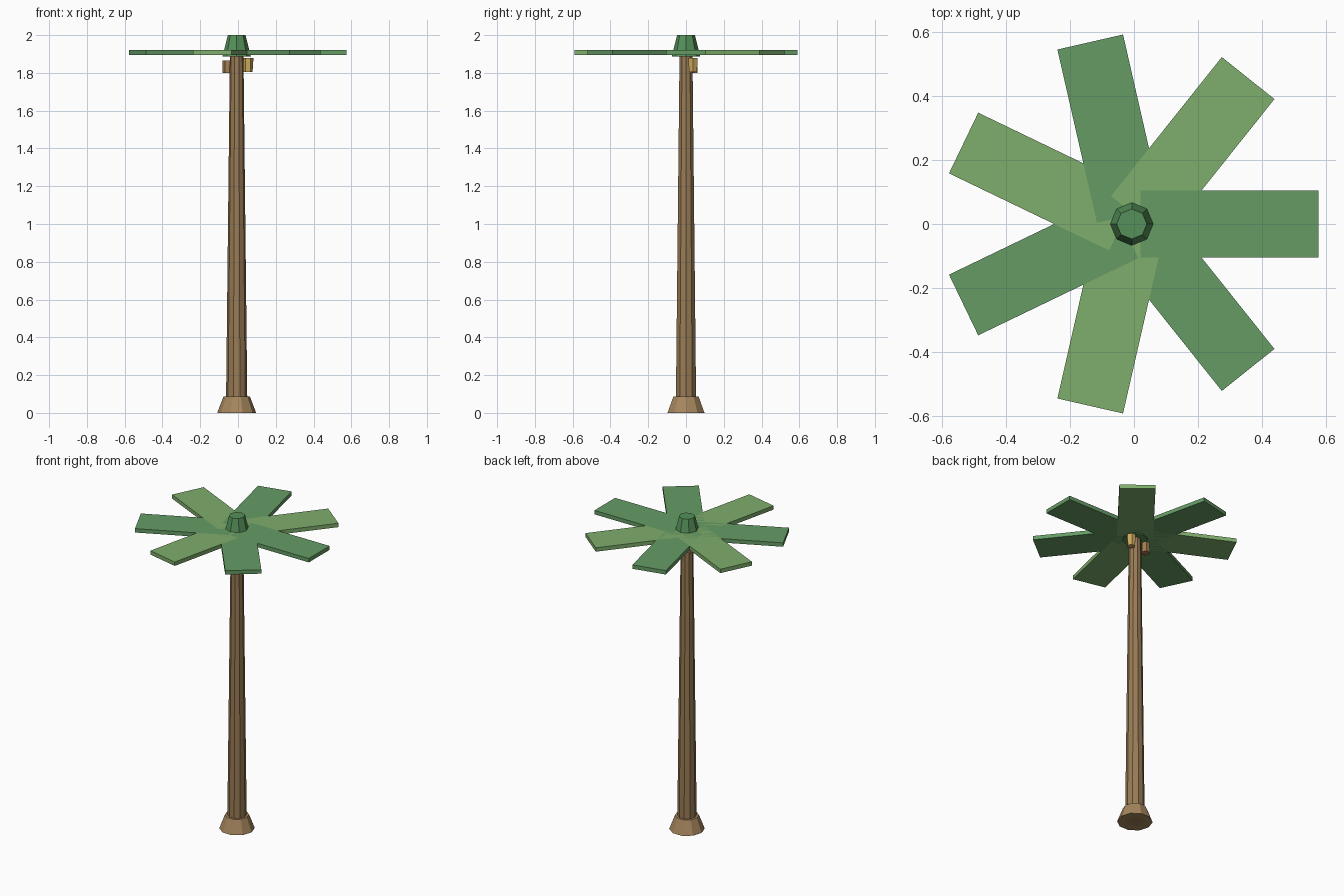
import bpy, bmesh, math
from mathutils import Matrix, Vector

if "Cube" in bpy.data.objects:
    bpy.data.objects.remove(bpy.data.objects["Cube"])

CX = -0.007  # trunk axis

def material(name, rgb):
    m = bpy.data.materials.new(name)
    m.diffuse_color = (*rgb, 1)
    m.use_nodes = True
    m.node_tree.nodes["Principled BSDF"].inputs["Base Color"].default_value = m.diffuse_color
    return m

bark = material("bark", (0.32, 0.20, 0.09))
base_bark = material("base_bark", (0.38, 0.24, 0.11))
dark_leaf = material("dark_leaf", (0.13, 0.33, 0.13))
light_leaf = material("light_leaf", (0.21, 0.42, 0.15))
crown_green = material("crown_green", (0.09, 0.28, 0.10))
gold = material("gold_fruit", (0.62, 0.40, 0.11))
brown = material("brown_fruit", (0.36, 0.20, 0.08))

def add_object(name, bm, mat):
    me = bpy.data.meshes.new(name)
    bm.to_mesh(me)
    bm.free()
    me.materials.append(mat)
    ob = bpy.data.objects.new(name, me)
    bpy.context.collection.objects.link(ob)
    return ob

def frustum(name, sides, r0, r1, z0, z1, mat, x=CX, y=0.0):
    # tapered prism with a corner on the +x axis
    bm = bmesh.new()
    rings = [[bm.verts.new((x + r * math.cos(2 * math.pi * i / sides),
                            y + r * math.sin(2 * math.pi * i / sides), z))
              for i in range(sides)] for r, z in ((r0, z0), (r1, z1))]
    low, top = rings
    bm.faces.new(low[::-1])
    bm.faces.new(top)
    for i in range(sides):
        j = (i + 1) % sides
        bm.faces.new((low[i], low[j], top[j], top[i]))
    return add_object(name, bm, mat)

# trunk and flared foot
frustum("trunk_foot", 10, 0.103, 0.070, 0.0, 0.087, base_bark)
frustum("trunk", 10, 0.057, 0.036, 0.0, 1.90, bark)

# seven flat fronds around the top
for i in range(7):
    bm = bmesh.new()
    bmesh.ops.create_cube(bm, size=1)
    bm.transform(Matrix.Translation((CX, 0, 1.9075))
                 @ Matrix.Rotation(i * 2 * math.pi / 7, 4, 'Z')
                 @ Matrix.Translation((0.305, 0, 0))
                 @ Matrix.Diagonal((0.554, 0.21, 0.025, 1)))
    add_object(f"frond_{i + 1}", bm, light_leaf if i % 2 else dark_leaf)

# crown bud
frustum("crown_bud", 8, 0.075, 0.047, 1.887, 2.0, crown_green)

# two fruits under the fronds
frustum("gold_fruit", 6, 0.024, 0.029, 1.805, 1.878, gold, 0.053, 0.037)
frustum("brown_fruit", 6, 0.027, 0.025, 1.80, 1.865, brown, -0.056, 0.037)
